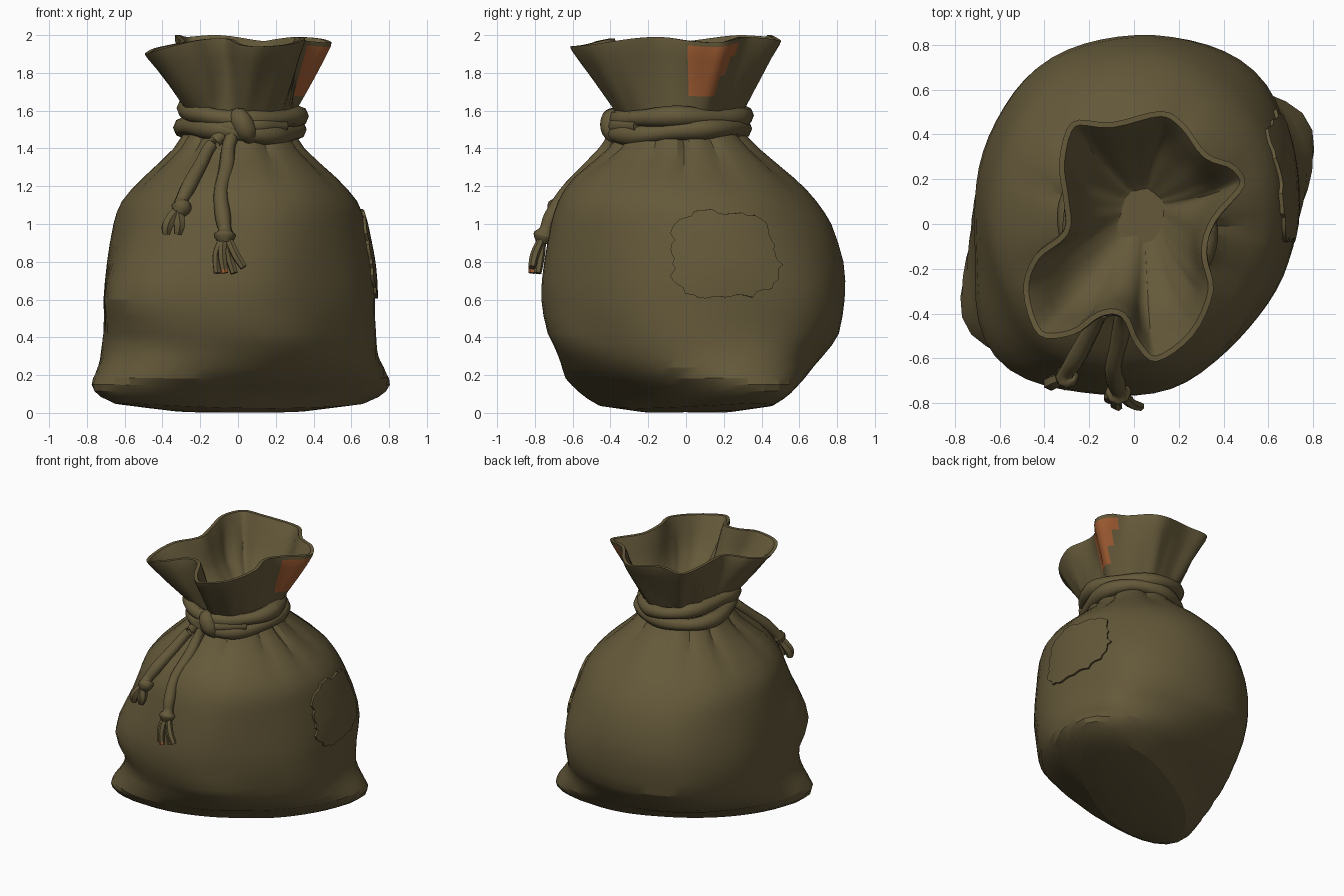
import bpy, bmesh, math, random
from math import sin, cos, pi, tau
from mathutils import Vector, noise

random.seed(4)
cube = bpy.data.objects.get("Cube")
if cube:
    bpy.data.objects.remove(cube)


def material(name, rgb):
    m = bpy.data.materials.new(name)
    m.use_nodes = True
    m.diffuse_color = (*rgb, 1)
    m.node_tree.nodes["Principled BSDF"].inputs["Base Color"].default_value = (*rgb, 1)
    return m


BURLAP = material("olive burlap", (0.128, 0.099, 0.042))
RUST = material("rust cloth", (0.36, 0.11, 0.033))


def loft(name, rings, paint=None, angle=35, ends=(True, True)):
    """Skin closed rings; paint(ring, column) picks the material slot."""
    bm = bmesh.new()
    rows = [[bm.verts.new(p) for p in ring] for ring in rings]
    n = len(rows[0])
    for i in range(len(rows) - 1):
        for j in range(n):
            k = (j + 1) % n
            f = bm.faces.new((rows[i][j], rows[i][k], rows[i + 1][k], rows[i + 1][j]))
            f.material_index = paint(i, j) if paint else 0
    for row, wanted in zip((rows[0], rows[-1]), ends):
        if wanted:
            c = bm.verts.new(sum((v.co for v in row), Vector()) / n)
            for j in range(n):
                bm.faces.new((row[j], row[(j + 1) % n], c))
    bmesh.ops.recalc_face_normals(bm, faces=bm.faces)
    mesh = bpy.data.meshes.new(name)
    bm.to_mesh(mesh)
    bm.free()
    ob = bpy.data.objects.new(name, mesh)
    bpy.context.collection.objects.link(ob)
    mesh.materials.append(BURLAP)
    mesh.materials.append(RUST)
    bpy.ops.object.select_all(action="DESELECT")
    bpy.context.view_layer.objects.active = ob
    ob.select_set(True)
    bpy.ops.object.shade_smooth_by_angle(angle=math.radians(angle))


def spline(pts, t, closed=False):
    """Catmull-Rom point at parameter t, measured in control points."""
    n = len(pts)
    i = math.floor(t) if closed else min(int(t), n - 2)
    u = t - i
    pick = (lambda k: pts[k % n]) if closed else (lambda k: pts[max(0, min(n - 1, k))])
    quad = zip(*(pick(i + d) for d in (-1, 0, 1, 2)))
    return [0.5 * (2 * b + (c - a) * u + (2 * a - 5 * b + 4 * c - d) * u * u
                   + (3 * b - a - 3 * c + d) * u ** 3) for a, b, c, d in quad]


# Sack profile: height, centre y, radius x, radius y, base length, base width, base share
PROFILE = [
    (0, 0, .7, .7, .4, .16, 1), (.02, 0, .7, .7, .76, .3, 1),
    (.09, 0, .7, .7, .88, .39, 1), (.18, 0, .72, .7, .9, .5, .8),
    (.3, .02, .71, .72, .87, .6, .35), (.42, .04, .71, .77, .85, .7, .07),
    (.6, .04, .72, .8, .8, .7, 0), (.8, .04, .7, .79, .8, .7, 0),
    (1, .03, .66, .74, .8, .7, 0), (1.12, .01, .62, .68, .8, .7, 0),
    (1.25, -.01, .51, .575, .8, .7, 0), (1.4, -.01, .35, .4, .8, .7, 0),
    (1.55, -.03, .27, .29, .8, .7, 0)]
# Lopsided bulges: direction in degrees, amount, height, height spread
BULGES = [(226, .12, .6, .26), (48, .05, .6, .3), (-48, -.065, .6, .45)]


def superellipse(a, rx, ry, p):
    return (abs(cos(a) / rx) ** p + abs(sin(a) / ry) ** p) ** (-1 / p)


def sack_point(a, z, lift=0.0):
    k = max(i for i, row in enumerate(PROFILE[:-1]) if row[0] <= z + 1e-6)
    t = k + (z - PROFILE[k][0]) / (PROFILE[k + 1][0] - PROFILE[k][0])
    _, cy, rx, ry, length, width, share = spline(PROFILE, t)
    round_r = superellipse(a, rx, ry, 2.1)
    base_r = superellipse(a - 0.55, length, width, 1.9)
    r = round_r + (base_r - round_r) * share
    for degrees, amount, height, spread in BULGES:
        turn = math.remainder(a - math.radians(degrees), tau)
        r += amount * math.exp(-(turn / 0.42) ** 2 - ((z - height) / spread) ** 2)
    # gathered pleats under the cord, soft dents and slanting creases elsewhere
    gather = max(0, min(1, (z - 1.12) / 0.25))
    r -= 0.035 * gather * (1 - abs(sin(5.5 * a + 0.6 * sin(3 * a)))) ** 2
    q = Vector((r * cos(a), r * sin(a), z))
    r += 0.015 * noise.noise(q * 2.4)
    crease = math.exp(-((z - 0.36) / 0.16) ** 2)
    r += 0.015 * crease * noise.noise(Vector((q.x * 2, q.y * 2, z * 6 + q.x * 2)))
    r += lift
    sag = 0.06 * r * r * max(0, 1 - z / 0.2)
    return Vector((0.01 + r * cos(a), cy + r * sin(a), z + sag))


COLS = 64
heights = [PROFILE[i][0] + (PROFILE[i + 1][0] - PROFILE[i][0]) * f
           for i in range(len(PROFILE) - 1) for f in (0, 0.5)] + [1.55]
loft("sack_body", [[sack_point(tau * j / COLS, z) for j in range(COLS)] for z in heights],
     angle=22)

# Ragged patch sewn on the side
SPOKES = 56
ragged = [superellipse(tau * j / SPOKES, 1, 1, 3.2) + random.uniform(-.09, .05)
          for j in range(SPOKES)]


def patch_ring(f, lift):
    return [sack_point(0.23 + 0.40 * f * ragged[j] * cos(tau * j / SPOKES),
                       0.84 + 0.23 * f * ragged[j] * sin(tau * j / SPOKES), lift)
            for j in range(SPOKES)]


loft("side_patch", [patch_ring(1, -.02), patch_ring(1, .015)]
     + [patch_ring(f, .016) for f in (.8, .6, .4, .2)], ends=(False, True))

# Flared, folded mouth with a thick hem, pinched shut inside toward the back
RIM = [(.5, .17, 1.96), (.45, .27, 1.98), (.33, .32, 1.99), (.23, .45, 1.98), (.12, .51, 1.97),
       (-.1, .46, 2), (-.28, .46, 1.99), (-.34, .28, 2), (-.32, .1, 1.98),
       (-.32, -.03, 1.96), (-.45, -.14, 1.93), (-.5, -.3, 1.9), (-.43, -.5, 1.92),
       (-.27, -.5, 1.96), (-.15, -.42, 1.98), (-.06, -.42, 1.98), (0, -.54, 1.95),
       (.1, -.62, 1.94), (.27, -.5, 1.95), (.36, -.3, 1.98), (.33, -.13, 1.99), (.37, .01, 1.97)]
MOUTH = 4 * len(RIM)
rim = [Vector(spline(RIM, j / 4, True)) for j in range(MOUTH)]
AXIS = Vector((.02, -.03, 0))
PINCH = Vector((.05, .09, 0))


def mouth_ring(t, inset=0.0, pinch=0.0):
    ring = []
    for j, p in enumerate(rim):
        a = math.atan2(p.y - AXIS.y, p.x - AXIS.x)
        neck = AXIS + Vector((.25 * cos(a), .28 * sin(a), 1.5))
        q = neck.lerp(p, t)
        tangent = rim[(j + 1) % MOUTH] - rim[j - 1]
        outward = Vector((tangent.y, -tangent.x, 0)).normalized()
        pleat = .13 * t * (1 - t) * noise.noise(Vector((4 * cos(a), 4 * sin(a), t)))
        q += outward * (pleat - inset)
        ring.append(q.lerp(PINCH + Vector((0, 0, q.z)), pinch))
    return ring


outer = [mouth_ring(t) for t in (0, .2, .38, .6, .8, .95)]
hem = [mouth_ring(1, .006), mouth_ring(1, .03)]
inner = [mouth_ring(t, .035) for t in (.92, .75, .58)] \
    + [mouth_ring(.42, .03, .08), mouth_ring(.28, .03, .25),
       mouth_ring(.14, .02, .5), mouth_ring(.03, 0, .85)]


def rust_panel(i, j):
    """Outer faces of one fold, narrowing toward the cord."""
    column = j if j < MOUTH / 2 else j - MOUTH
    return int(2 <= i <= 4 and -4 <= column < (2, 4, 6)[i - 2])


loft("sack_mouth", outer + hem + inner, rust_panel, 40, (False, True))


def tube(name, path, steps=6, sides=8, closed=False, paint=None):
    """Cord along control points of x, y, z, radius."""
    n = len(path) * steps if closed else (len(path) - 1) * steps + 1
    pts = [spline(path, i / steps, closed) for i in range(n)]
    if closed:
        pts.append(pts[0])
    rings = []
    for i, p in enumerate(pts):
        ahead = pts[(i + 1) % n] if closed else pts[min(i + 1, n - 1)]
        behind = pts[(i - 1) % n] if closed else pts[max(i - 1, 0)]
        d = (Vector(ahead[:3]) - Vector(behind[:3])).normalized()
        upright = closed or abs(d.x) > .6
        u = d.cross(Vector((0, 0, 1)) if upright else Vector((1, 0.1, 0.2))).normalized()
        v = d.cross(u)
        rings.append([Vector(p[:3]) + p[3] * (u * cos(tau * k / sides) + v * sin(tau * k / sides))
                      for k in range(sides)])
    loft(name, rings, paint, 50, (not closed, not closed))


# Cord wound twice around the neck
for name, z, tilt, phase in (("lower_cord", 1.505, .01, 0), ("upper_cord", 1.585, .025, 2)):
    ring = []
    for k in range(20):
        a = tau * k / 20
        r = .298 + .012 * sin(3 * a + phase)
        ring.append((AXIS.x - .01 + r * cos(a), AXIS.y + 1.13 * r * sin(a),
                     z - tilt * cos(a) + .012 * sin(2 * a + phase) + .02 * min(0, sin(a)),
                     .05 + .007 * sin(5 * a + phase)))
    tube(name, ring, 3, closed=True)

# Knot and hanging cord ends
tube("cord_knot", [(-.01, -.35, 1.58, .035), (.01, -.39, 1.56, .055), (.04, -.39, 1.5, .06),
                   (.07, -.36, 1.45, .04)])
tube("cord_knot_wrap", [(-.1, -.35, 1.52, .04), (.0, -.38, 1.51, .045), (.12, -.35, 1.52, .045),
                        (.24, -.25, 1.52, .04)])
tube("short_cord_end", [(-.03, -.36, 1.51, .04), (-.14, -.39, 1.42, .035),
                        (-.2, -.49, 1.31, .038), (-.26, -.6, 1.2, .042), (-.3, -.66, 1.12, .036),
                        (-.3, -.68, 1.09, .055), (-.32, -.69, 1.05, .034)])
tube("long_cord_end", [(-.02, -.37, 1.5, .04), (-.05, -.41, 1.41, .036), (-.06, -.5, 1.3, .042),
                       (-.09, -.63, 1.17, .038), (-.08, -.71, 1.04, .042), (-.07, -.74, .97, .036),
                       (-.07, -.75, .94, .058), (-.07, -.76, .9, .036)])

# Frayed strands at the cord tips
for k, dx in enumerate((-.06, -.02, .03, .08)):
    y = -.77 - .03 * (k % 2)
    tube(f"long_strand_{k + 1}", [(-.07 + dx * .2, -.76, .93, .02), (-.07 + dx * .7, y, .84, .024),
                                  (-.05 + dx, y - .015, .74 + .03 * (k > 2), .02)], 4, 6,
         paint=lambda i, j: int(k == 1 and i == 7))
for k, dx in enumerate((-.03, .03)):
    tube(f"short_strand_{k + 1}", [(-.32, -.69, 1.07, .03), (-.34 + dx, -.71, 1, .034),
                                   (-.35 + dx, -.71, .945, .022)], 4, 6)
